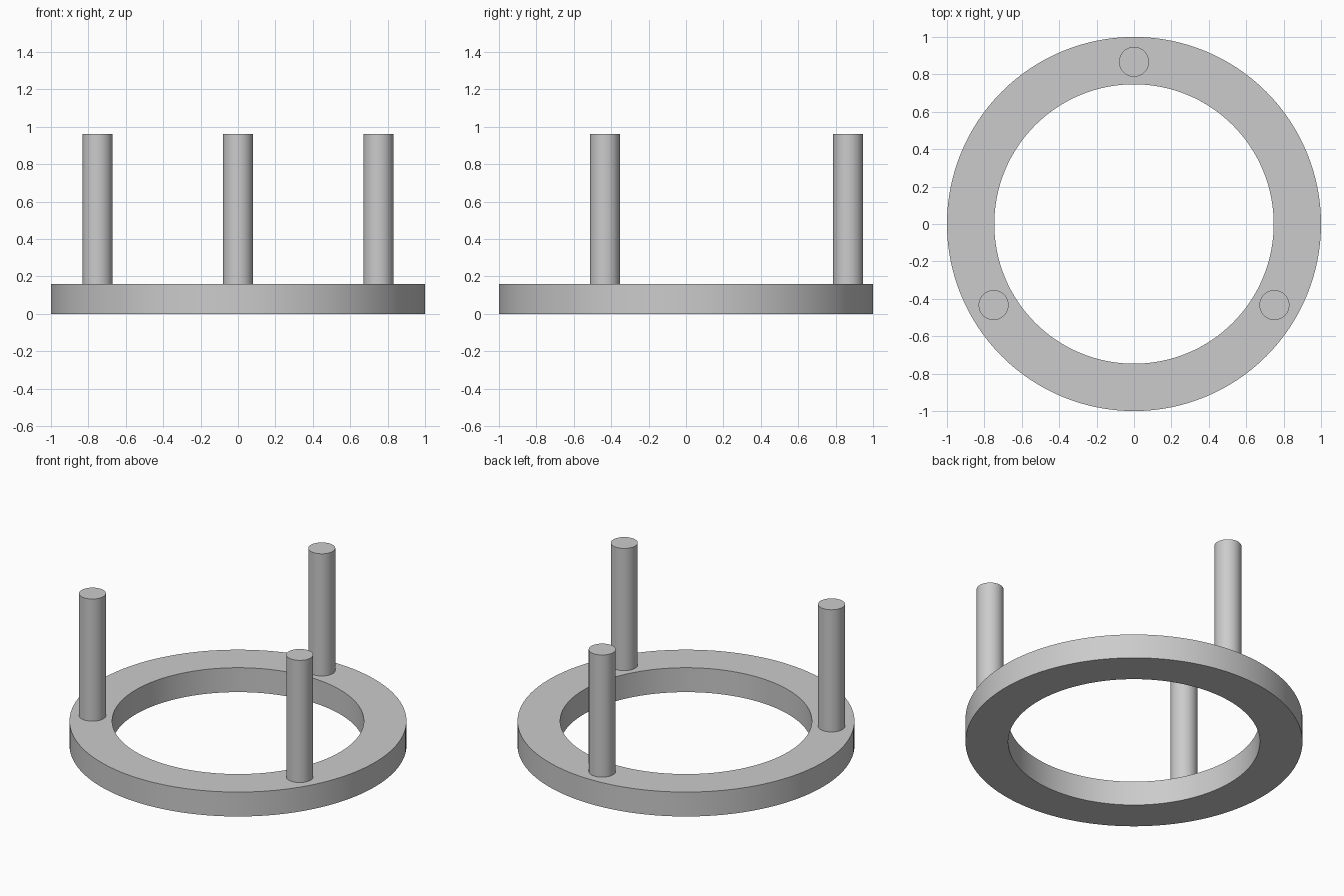
import bpy
import bmesh
import math

cube = bpy.data.objects.get("Cube")
if cube:
    bpy.data.objects.remove(cube, do_unlink=True)

OUTER, INNER, THICK = 1.0, 0.747, 0.16
PEG_RADIUS, PEG_TOP, PEG_CIRCLE = 0.08, 0.96, 0.867

grey = bpy.data.materials.new("light grey")
grey.use_nodes = True
color = (0.6, 0.6, 0.6, 1)
grey.diffuse_color = color
grey.node_tree.nodes["Principled BSDF"].inputs["Base Color"].default_value = color


def finish(obj):
    """Apply the material and smooth the round walls, keeping rims sharp."""
    obj.data.materials.append(grey)
    bpy.ops.object.select_all(action="DESELECT")
    obj.select_set(True)
    bpy.context.view_layer.objects.active = obj
    bpy.ops.object.shade_smooth_by_angle(angle=math.radians(30))


# Base ring: rectangular section spun around the z axis
bm = bmesh.new()
section = [bm.verts.new((r, 0, z)) for r, z in
           ((INNER, 0), (OUTER, 0), (OUTER, THICK), (INNER, THICK))]
edges = [bm.edges.new((section[i], section[(i + 1) % 4])) for i in range(4)]
bmesh.ops.spin(bm, geom=section + edges, cent=(0, 0, 0), axis=(0, 0, 1),
               angle=math.tau, steps=128, use_merge=True)
bmesh.ops.remove_doubles(bm, verts=bm.verts[:], dist=0.0001)
bmesh.ops.recalc_face_normals(bm, faces=bm.faces[:])
mesh = bpy.data.meshes.new("base_ring")
bm.to_mesh(mesh)
bm.free()
ring = bpy.data.objects.new("base_ring", mesh)
bpy.context.collection.objects.link(ring)
finish(ring)

# Three upright pegs, evenly spaced on the ring
for name, degrees in (("back_peg", 90), ("front_right_peg", 210), ("front_left_peg", 330)):
    a = math.radians(degrees)
    bpy.ops.mesh.primitive_cylinder_add(
        vertices=64, radius=PEG_RADIUS, depth=PEG_TOP - THICK,
        location=(PEG_CIRCLE * math.cos(a), PEG_CIRCLE * math.sin(a), (PEG_TOP + THICK) / 2))
    peg = bpy.context.object
    peg.name = name
    finish(peg)
